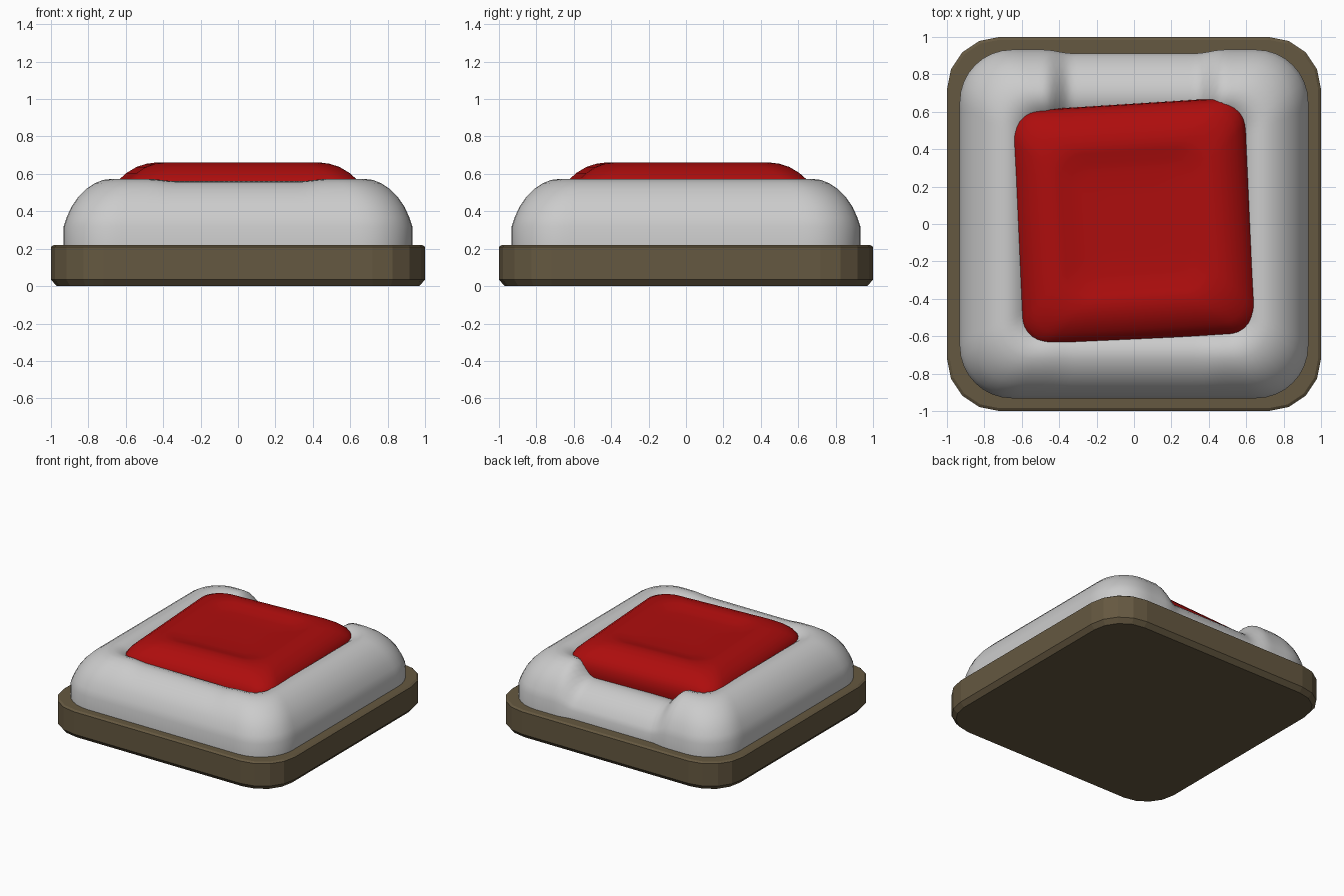
import bpy, bmesh, math

if "Cube" in bpy.data.objects:
    bpy.data.objects.remove(bpy.data.objects["Cube"])


def rounded_square(half, r, corner_steps, side_steps):
    """Points of a rounded square, counter-clockwise from the right side."""
    pts = []
    c = half - r
    for q in range(4):
        a0 = q * math.pi / 2
        ca, sa = round(math.cos(a0)), round(math.sin(a0))
        local = [(half, -c + 2 * c * i / side_steps) for i in range(side_steps)]
        for i in range(corner_steps):
            a = math.pi / 2 * i / corner_steps
            local.append((c + r * math.cos(a), c + r * math.sin(a)))
        pts += [(x * ca - y * sa, x * sa + y * ca) for x, y in local]
    return pts


def loft(name, loops, corner_steps, side_steps, color=None, warp=None, ring=False, angle=30):
    """Skin rounded-square loops (half width, z, corner radius)."""
    bm = bmesh.new()
    rows = []
    for half, z, r in loops:
        row = []
        for x, y in rounded_square(half, r, corner_steps, side_steps):
            p = (x, y, z)
            row.append(bm.verts.new(warp(*p) if warp else p))
        rows.append(row)
    n = len(rows[0])
    pairs = list(zip(rows, rows[1:]))
    if ring:
        pairs.append((rows[-1], rows[0]))
    else:
        bm.faces.new(rows[0][::-1])
        bm.faces.new(rows[-1])
    for a, b in pairs:
        for i in range(n):
            j = (i + 1) % n
            bm.faces.new((a[i], a[j], b[j], b[i]))
    bmesh.ops.recalc_face_normals(bm, faces=bm.faces)
    me = bpy.data.meshes.new(name)
    bm.to_mesh(me)
    bm.free()
    ob = bpy.data.objects.new(name, me)
    bpy.context.collection.objects.link(ob)
    if color:
        mat = bpy.data.materials.new(name + "_color")
        mat.diffuse_color = (*color, 1)
        mat.use_nodes = True
        mat.node_tree.nodes["Principled BSDF"].inputs["Base Color"].default_value = mat.diffuse_color
        me.materials.append(mat)
    if angle:
        bpy.ops.object.select_all(action='DESELECT')
        ob.select_set(True)
        bpy.context.view_layer.objects.active = ob
        bpy.ops.object.shade_smooth_by_angle(angle=math.radians(angle))
    return ob


def smoothstep(a, b, t):
    t = min(1, max(0, (t - a) / (b - a)))
    return t * t * (3 - 2 * t)


def entrance_dip(x, y, z):
    """Lower the middle of the back side, and flatten the front top a little."""
    f = 1 - smoothstep(0.33, 0.48, abs(x))
    if y > 0.4:
        y -= 0.02 * f * smoothstep(0.7, 0.93, y)
        z -= max(0, z - 0.2) * 0.32 * f
    elif y < -0.4:
        z -= max(0, z - 0.45) * 0.1 * f
    return x, y, z


# Base tray with chamfered edges
loft("base", [(0.97, 0, 0.25), (1.0, 0.035, 0.28), (1.0, 0.21, 0.28), (0.985, 0.22, 0.265)],
     4, 1, color=(0.13, 0.098, 0.052), angle=0)

# Padded bolster, one side lowered as an entrance
profile = [(0.932, 0.19), (0.932, 0.32), (0.915, 0.37), (0.89, 0.425), (0.855, 0.475),
           (0.81, 0.52), (0.765, 0.55), (0.72, 0.568), (0.675, 0.573), (0.63, 0.558),
           (0.58, 0.52), (0.545, 0.46), (0.53, 0.38), (0.53, 0.19)]
loft("bolster", [(h, z, max(0.1, 0.28 - (0.932 - h) * 0.5)) for h, z in profile],
     8, 40, warp=entrance_dip, ring=True, angle=60)

# Cushion, slightly turned, with a shallow hollow in the middle
profile = [(0.45, 0.2), (0.56, 0.27), (0.615, 0.37), (0.632, 0.47), (0.628, 0.53),
           (0.605, 0.572), (0.57, 0.605), (0.52, 0.637), (0.47, 0.654), (0.42, 0.661),
           (0.38, 0.655), (0.33, 0.641), (0.27, 0.634), (0.15, 0.632), (0.03, 0.632)]
cushion = loft("cushion", [(h, z, min(0.14, h * 0.35)) for h, z in profile],
               6, 8, color=(0.42, 0.004, 0.004), angle=60)
cushion.rotation_euler.z = math.radians(3.6)
cushion.location.y = 0.01
